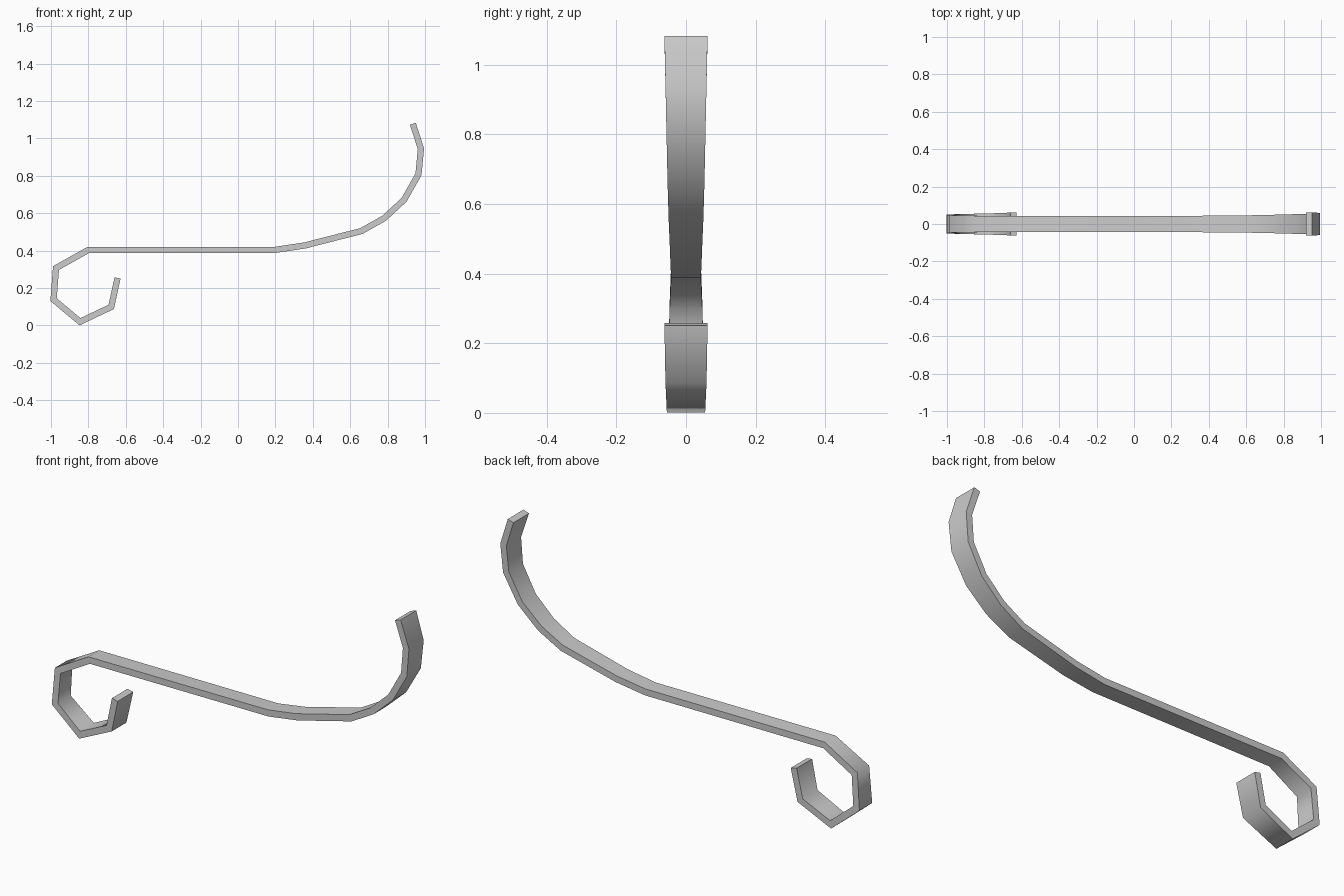
import bpy, bmesh, math
from mathutils import Vector

if "Cube" in bpy.data.objects:
    bpy.data.objects.remove(bpy.data.objects["Cube"])

# Centre line of the bent strap in the xz plane, with half width in y
PATH = [(.935, 1.078, .062), (.978, .945, .059), (.965, .808, .056),
        (.888, .672, .053), (.781, .573, .050), (.660, .505, .047),
        (.358, .428, .044), (.198, .404, .042), (-.800, .404, .043),
        (-.973, .307, .047), (-.986, .138, .051), (-.845, .020, .055),
        (-.678, .099, .059), (-.644, .254, .062)]
HALF_THICK = .0165


def mitre(points, i):
    """Offset vector at a path point, keeping the strap thickness constant."""
    normals = []
    for a, b in ((i - 1, i), (i, i + 1)):
        if a >= 0 and b < len(points):
            d = (points[b] - points[a]).normalized()
            normals.append(Vector((-d.y, d.x)))
    n = sum(normals, Vector((0, 0))).normalized()
    return n * HALF_THICK / n.dot(normals[0])


# Sweep a rectangle along the path
points = [Vector(p[:2]) for p in PATH]
bm = bmesh.new()
rings = []
for i, (p, (_, _, w)) in enumerate(zip(points, PATH)):
    o = mitre(points, i)
    rings.append([bm.verts.new((p.x + s * o.x, y * w, p.y + s * o.y))
                  for s, y in ((1, -1), (1, 1), (-1, 1), (-1, -1))])
for a, b in zip(rings, rings[1:]):
    for k in range(4):
        j = (k + 1) % 4
        bm.faces.new((a[k], a[j], b[j], b[k]))
bm.faces.new(rings[0])
bm.faces.new(rings[-1][::-1])
bmesh.ops.recalc_face_normals(bm, faces=bm.faces)

mesh = bpy.data.meshes.new("scroll_strap")
bm.to_mesh(mesh)
bm.free()
strap = bpy.data.objects.new("scroll_strap", mesh)
bpy.context.collection.objects.link(strap)

# Smooth along the bends, sharp along the strap edges
bpy.context.view_layer.objects.active = strap
strap.select_set(True)
bpy.ops.object.shade_smooth_by_angle(angle=math.radians(78))
